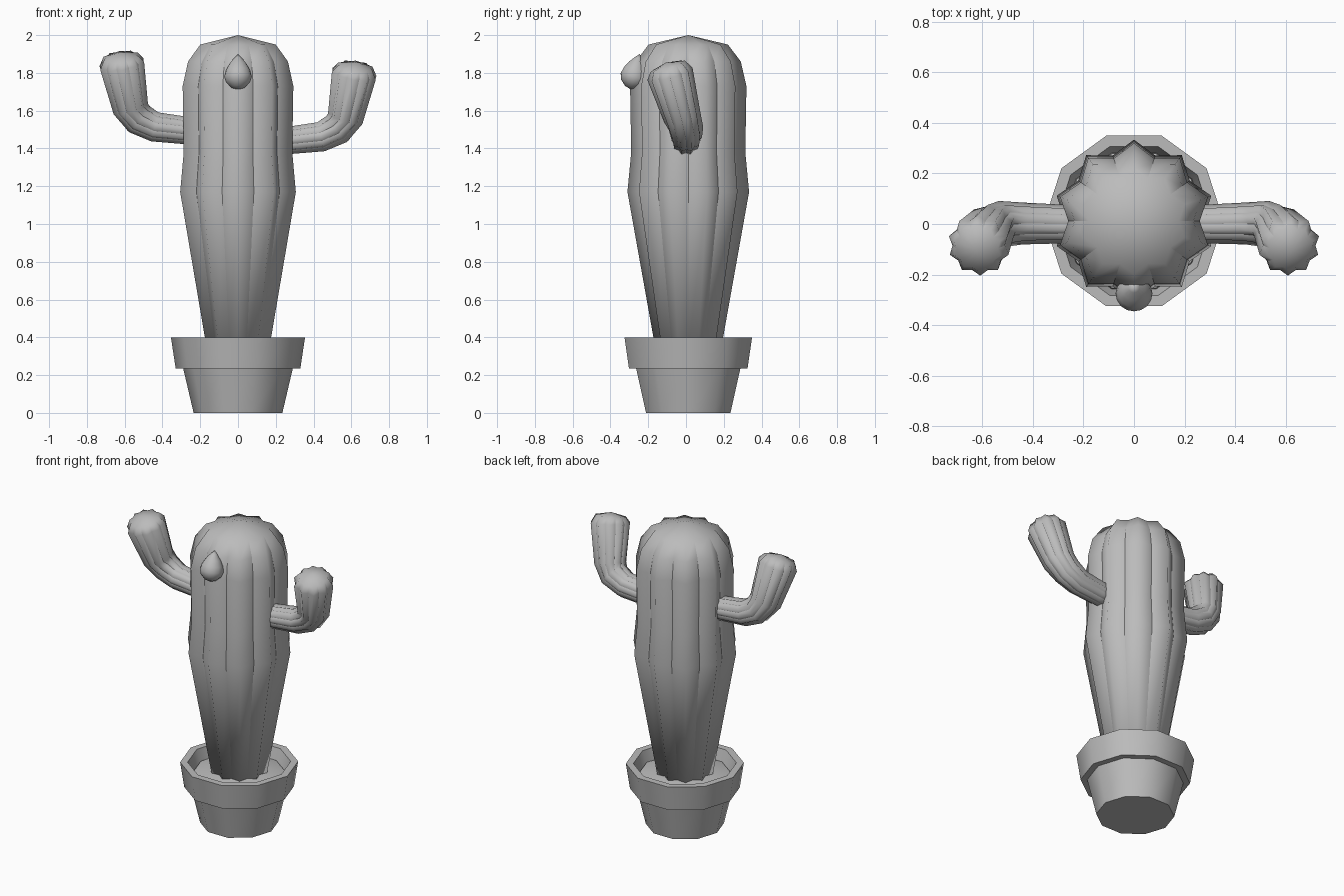
import bpy, bmesh, math
from mathutils import Vector

if "Cube" in bpy.data.objects:
    bpy.data.objects.remove(bpy.data.objects["Cube"], do_unlink=True)

CENTRE_Y = 0.012
SIDES = 10

grey = bpy.data.materials.new("plain_grey")
grey.use_nodes = True
grey.diffuse_color = (0.5, 0.5, 0.5, 1)
grey.node_tree.nodes["Principled BSDF"].inputs["Base Color"].default_value = (0.5, 0.5, 0.5, 1)


def finish(name, bm):
    bmesh.ops.recalc_face_normals(bm, faces=bm.faces)
    for f in bm.faces:
        f.smooth = True
    mesh = bpy.data.meshes.new(name)
    bm.to_mesh(mesh)
    bm.free()
    mesh.materials.append(grey)
    obj = bpy.data.objects.new(name, mesh)
    bpy.context.collection.objects.link(obj)
    return obj


def sweep(name, stations, count, valley=1.0, phase=0.0):
    """Skin rings along a path of (x, y, z, radius); every second point is a valley."""
    bm = bmesh.new()
    pts = [Vector(s[:3]) for s in stations]
    rings = []
    for i, s in enumerate(stations):
        t = (pts[min(i + 1, len(pts) - 1)] - pts[max(i - 1, 0)]).normalized()
        u = Vector((0, 1, 0))
        u = (u - t * t.dot(u)).normalized()
        v = t.cross(u)
        if s[3] == 0:
            rings.append([bm.verts.new(pts[i])])
            continue
        ring = []
        for k in range(count):
            a = phase + math.tau * k / count
            r = s[3] * (valley if k % 2 else 1.0)
            ring.append(bm.verts.new(pts[i] + (u * math.cos(a) + v * math.sin(a)) * r))
        rings.append(ring)
    for a, b in zip(rings, rings[1:]):
        for k in range(count):
            n = (k + 1) % count
            if len(b) == 1:
                bm.faces.new((a[k], a[n], b[0]))
            elif len(a) == 1:
                bm.faces.new((a[0], b[n], b[k]))
            else:
                bm.faces.new((a[k], a[n], b[n], b[k]))
                # Creases run along the valleys only
                if valley < 1 and k % 2:
                    bm.edges.get((a[k], b[k])).smooth = False
    for ring in (rings[0], rings[-1]):
        if len(ring) > 1:
            bm.faces.new(ring)
    return finish(name, bm)


def lathe(name, profile, closed_bottom=True):
    """Spin an (r, z) profile into a faceted round with crisp rims."""
    bm = bmesh.new()
    rings = [[bm.verts.new((r * math.cos(math.tau * k / SIDES),
                            CENTRE_Y + r * math.sin(math.tau * k / SIDES), z))
              for k in range(SIDES)] for r, z in profile]
    for a, b in zip(rings, rings[1:]):
        for k in range(SIDES):
            n = (k + 1) % SIDES
            bm.faces.new((a[k], a[n], b[n], b[k]))
    if closed_bottom:
        bm.faces.new(rings[0])
    bm.faces.new(rings[-1])
    obj = finish(name, bm)
    bpy.ops.object.select_all(action='DESELECT')
    obj.select_set(True)
    bpy.context.view_layer.objects.active = obj
    bpy.ops.object.shade_smooth_by_angle(angle=math.radians(40))
    return obj


# Pot with an overhanging rim and a hollow top
lathe("pot", [(0.235, 0), (0.29, 0.235), (0.33, 0.235), (0.355, 0.4),
              (0.31, 0.4), (0.28, 0.30)])

# Slightly domed soil
lathe("soil", [(0.284, 0.31), (0.28, 0.33), (0.20, 0.35), (0.08, 0.36)])

# Ribbed trunk
trunk = [(0.172, 0.33), (0.322, 1.17), (0.302, 1.38), (0.308, 1.73),
         (0.278, 1.86), (0.21, 1.95), (0, 2.0)]
sweep("trunk", [(0, CENTRE_Y, z, r) for r, z in trunk], SIDES * 2, 0.845)

# Ribbed arms, mirrored, the right one set higher
arm = [(0.18, 0.0, 1.435, 0.076), (0.29, 0.0, 1.445, 0.077),
       (0.44, 0.002, 1.462, 0.083), (0.525, 0.0, 1.505, 0.092),
       (0.57, -0.02, 1.565, 0.1), (0.615, -0.085, 1.795, 0.124),
       (0.62, -0.097, 1.835, 0.096), (0.622, -0.105, 1.855, 0)]
for name, side, lift in (("left_arm", 1, 0), ("right_arm", -1, 0.052)):
    sweep(name, [(side * x, y, z + lift, r) for x, y, z, r in arm], SIDES * 2, 0.85)

# Teardrop flower bud on the front
base, tip = Vector((0, -0.292, 1.712)), Vector((0, -0.245, 1.9))
bud = [(0, 0), (0.06, 0.035), (0.2, 0.063), (0.36, 0.073), (0.54, 0.065),
       (0.72, 0.046), (0.88, 0.022), (1, 0)]
sweep("flower_bud", [(*base.lerp(tip, f), r) for f, r in bud], 16)
